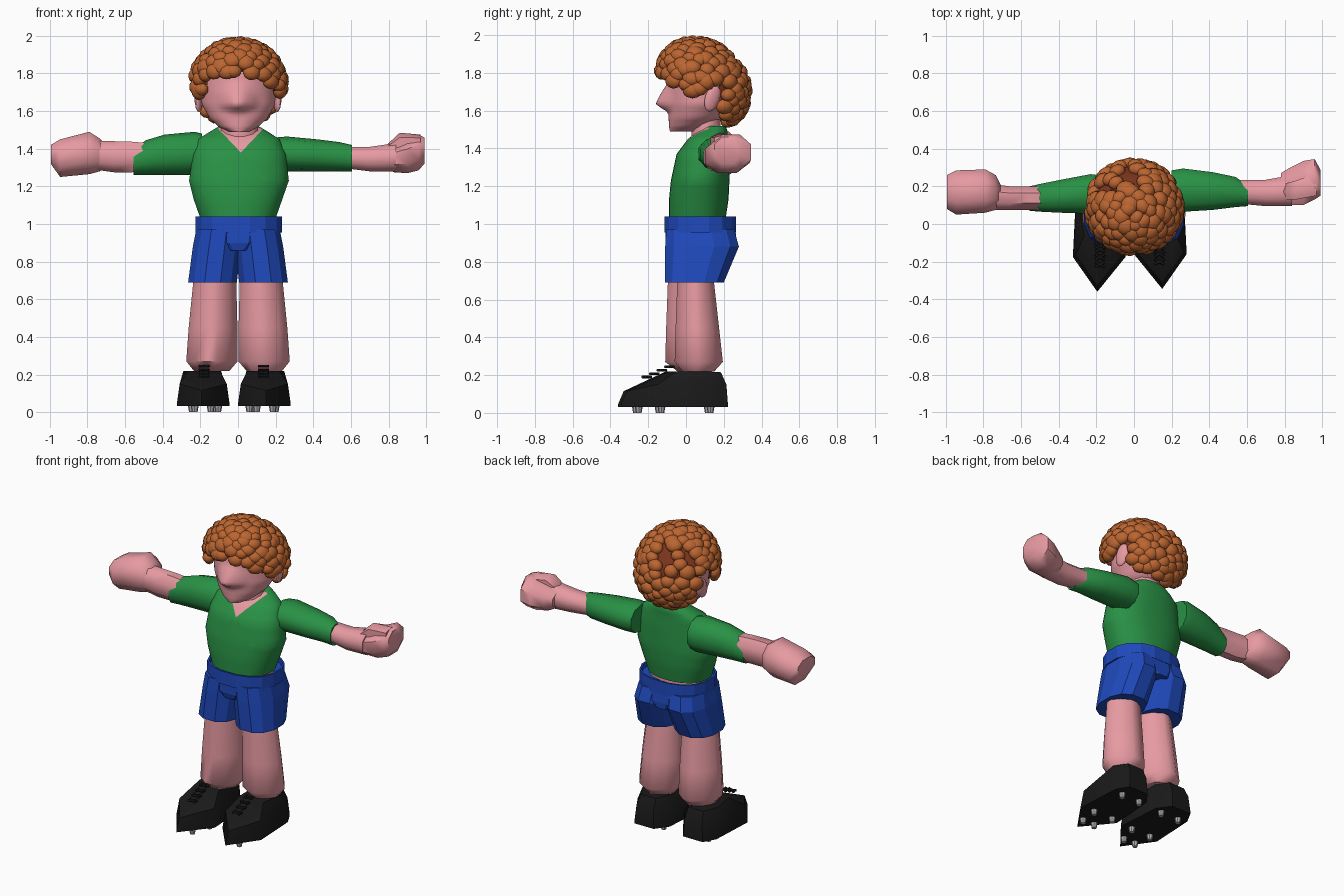
import bpy, bmesh, math, random
from mathutils import Matrix, Vector

if "Cube" in bpy.data.objects:
    bpy.data.objects.remove(bpy.data.objects["Cube"])

random.seed(4)


def material(name, rgb):
    m = bpy.data.materials.new(name)
    m.diffuse_color = (*rgb, 1)
    m.use_nodes = True
    m.node_tree.nodes["Principled BSDF"].inputs["Base Color"].default_value = m.diffuse_color
    return m


SKIN = material("skin pink", (0.80, 0.325, 0.36))
GREEN = material("shirt green", (0.022, 0.285, 0.06))
BLUE = material("shorts blue", (0.014, 0.068, 0.51))
BLACK = material("boot black", (0.010, 0.010, 0.010))
HAIR = material("hair orange", (0.50, 0.13, 0.03))
SCALP = material("scalp brown", (0.20, 0.035, 0.012))
GREY = material("stud grey", (0.42, 0.42, 0.42))


def finish(name, bm, mats, angle=40):
    """Turn a bmesh into an object, smooth below the given edge angle."""
    bmesh.ops.recalc_face_normals(bm, faces=bm.faces[:])
    me = bpy.data.meshes.new(name)
    bm.to_mesh(me)
    bm.free()
    for m in mats:
        me.materials.append(m)
    if angle:
        me.polygons.foreach_set("use_smooth", [True] * len(me.polygons))
        me.set_sharp_from_angle(angle=math.radians(angle))
    ob = bpy.data.objects.new(name, me)
    bpy.context.collection.objects.link(ob)
    return ob


def bridge(bm, loops, caps):
    rows = [[bm.verts.new(p) for p in lp] for lp in loops]
    n = len(rows[0])
    for a, b in zip(rows, rows[1:]):
        for i in range(n):
            j = (i + 1) % n
            bm.faces.new((a[i], a[j], b[j], b[i]))
    if caps:
        bm.faces.new(rows[0])
        bm.faces.new(rows[-1])


def loft(name, rings, mats, axis="z", n=12, power=2.0, angle=40, caps=True, steps=1, edit=None):
    """Rings are (position, min a, max a, min b, max b) along the axis."""
    full = []
    for r, s in zip(rings, rings[1:]):
        full += [[u + (v - u) * k / steps for u, v in zip(r, s)] for k in range(steps)]
    full.append(rings[-1])
    turns = [2 * math.pi * (i + .5) / n for i in range(n)]
    shape = [(math.copysign(abs(math.cos(q)) ** (2 / power), math.cos(q)),
              math.copysign(abs(math.sin(q)) ** (2 / power), math.sin(q))) for q in turns]
    mc, ms = max(c for c, s in shape), max(s for c, s in shape)
    loops = []
    for t, a0, a1, b0, b1 in full:
        lp = []
        for c, s in shape:
            a = (a0 + a1) / 2 + (a1 - a0) / 2 * c / mc
            b = (b0 + b1) / 2 + (b1 - b0) / 2 * s / ms
            lp.append((a, b, t) if axis == "z" else (t, a, b))
        loops.append(lp)
    bm = bmesh.new()
    bridge(bm, loops, caps)
    if edit:
        edit(bm)
    return finish(name, bm, mats, angle)


def cut_neck(bm):
    """Cut a V into the chest and give it the skin colour."""
    for s in (-1, 1):
        bmesh.ops.bisect_plane(bm, geom=bm.verts[:] + bm.edges[:] + bm.faces[:],
                               plane_co=(.015, 0, 1.38), plane_no=(s, 0, -.95))
    for f in bm.faces:
        c = f.calc_center_median()
        if c.y < .115 and abs(c.x - .015) < (c.z - 1.38) * .95:
            f.material_index = 1


# Shirt with a V neck showing skin
loft("shirt", [
    (1.03, -.20, .20, -.09, .21), (1.13, -.235, .235, -.09, .225), (1.23, -.26, .27, -.08, .23),
    (1.37, -.24, .255, -.05, .225), (1.45, -.215, .22, .01, .22), (1.49, -.15, .16, .06, .22),
    (1.52, -.10, .11, .10, .21)], [GREEN, SKIN], n=40, power=2.25, steps=3, edit=cut_neck)
loft("neck", [(1.42, -.09, .11, .03, .19), (1.58, -.09, .10, .03, .18)], [SKIN], n=12)


def pull_nose(bm):
    """Draw the face out into a broad pointed nose."""
    for v in bm.verts:
        if v.co.y < .05:
            dz = v.co.z - 1.635
            d = math.hypot(v.co.x / .11, dz / (.12 if dz > 0 else .045))
            v.co.y -= .073 * max(0, 1 - d)


# Head with nose and ears
loft("head", [
    (1.49, -.05, .06, -.085, .06), (1.515, -.10, .105, -.09, .12), (1.56, -.15, .155, -.092, .19),
    (1.635, -.192, .197, -.093, .25), (1.70, -.20, .20, -.095, .27), (1.80, -.20, .20, -.09, .27),
    (1.90, -.13, .13, -.05, .19)], [SKIN], n=48, angle=75, steps=4, edit=pull_nose)
for side, name in ((-1, "left"), (1, "right")):
    bm = bmesh.new()
    m = (Matrix.Translation((side * .21, .14, 1.665)) @ Matrix.Rotation(-.3, 4, "X")
         @ Matrix.Rotation(side * .35, 4, "Z") @ Matrix.Diagonal((.018, .042, .072, 1)))
    bmesh.ops.create_uvsphere(bm, u_segments=10, v_segments=8, radius=1, matrix=m)
    finish(name + "_ear", bm, [SKIN], 60)


def hairline(y):
    if y < -.02:
        return 1.685 + min(1, (-.02 - y) / .09) * .115
    return 1.685 if y < .08 else 1.75 if y < .18 else 1.545


def on_skull(d, r):
    """Point on the slanted skull shape in direction d."""
    z = d.z * r
    return Vector((d.x * (r + .012), .09 + d.y * r - .2 * z, 1.74 + z))


# Scalp cap under the curls
bm = bmesh.new()
bmesh.ops.create_uvsphere(bm, u_segments=32, v_segments=20, radius=1)
for v in bm.verts:
    v.co = on_skull(v.co.copy(), .217)
low = [f for f in bm.faces
       if f.calc_center_median().z < hairline(f.calc_center_median().y) + .015]
bmesh.ops.delete(bm, geom=low, context="FACES")
finish("scalp", bm, [SCALP])

# Curls spread over the scalp, thinner at the back
bm = bmesh.new()
N = 230
for i in range(N):
    z = 1 - 2 * (i + .5) / N
    q = i * math.pi * (3 - math.sqrt(5))
    s = math.sqrt(1 - z * z)
    d = (Vector((s * math.cos(q), s * math.sin(q), z))
         + Vector([random.uniform(-.06, .06) for _ in range(3)])).normalized()
    p = on_skull(d, .224)
    bare = d.y > .4 and -.35 < d.z < .8 and random.random() < .33
    if p.z < hairline(p.y) or bare:
        continue
    r = random.uniform(.042, .054)
    m = (Matrix.Translation(p) @ d.to_track_quat("Z", "Y").to_matrix().to_4x4()
         @ Matrix.Diagonal((r, r * random.uniform(.8, 1), .036, 1)))
    bmesh.ops.create_icosphere(bm, subdivisions=2, radius=1, matrix=m)
finish("curls", bm, [HAIR], 60)

# Arms: sleeve, forearm and fist on each side
loft("left_sleeve", [(-.19, .06, .26, 1.27, 1.48), (-.23, .055, .265, 1.26, 1.49),
                     (-.39, .06, .235, 1.26, 1.475), (-.49, .065, .215, 1.26, 1.445),
                     (-.555, .07, .20, 1.26, 1.395)], [GREEN], "x", 10, 2.1, 50)
loft("left_forearm", [(-.48, .075, .20, 1.29, 1.43), (-.56, .075, .20, 1.275, 1.437),
                      (-.66, .075, .20, 1.275, 1.44), (-.77, .075, .215, 1.29, 1.44)],
     [SKIN], "x", 8, 2.1, 50)
loft("left_fist", [(-.71, .09, .21, 1.30, 1.43), (-.735, .075, .26, 1.28, 1.455),
                   (-.79, .06, .29, 1.265, 1.49), (-.945, .05, .285, 1.25, 1.45),
                   (-.995, .08, .26, 1.32, 1.42)], [SKIN], "x", 8, 2.1, 50)
loft("right_sleeve", [(.20, .07, .285, 1.28, 1.46), (.26, .065, .295, 1.28, 1.465),
                      (.42, .075, .275, 1.28, 1.45), (.54, .09, .25, 1.28, 1.435),
                      (.605, .095, .205, 1.28, 1.42)], [GREEN], "x", 10, 2.1, 50)
loft("right_forearm", [(.54, .11, .235, 1.30, 1.41), (.70, .095, .235, 1.28, 1.41),
                       (.84, .095, .26, 1.28, 1.43)], [SKIN], "x", 8, 2.1, 50)
loft("right_fist", [(.78, .12, .27, 1.30, 1.40), (.83, .10, .30, 1.275, 1.42),
                    (.90, .10, .335, 1.27, 1.45), (.96, .13, .345, 1.285, 1.475),
                    (.99, .15, .29, 1.32, 1.46)], [SKIN], "x", 8, 2.1, 50)
loft("right_thumb", [(.79, .13, .21, 1.37, 1.42), (.86, .13, .23, 1.38, 1.485),
                     (.97, .15, .27, 1.40, 1.475)], [SKIN], "x", 6, 2.2, 50)

# Shorts: waistband, skin at the waist, hips, and two flared legs
band = loft("waistband", [(.955, -.225, .235, -.115, .265), (1.04, -.225, .235, -.115, .265)],
            [BLUE], n=16, power=2.35, angle=0, caps=False)
band.modifiers.new("thickness", "SOLIDIFY").thickness = .012
loft("waist", [(.99, -.19, .19, -.08, .20), (1.035, -.19, .19, -.08, .20)],
     [SKIN], n=16, power=2.3)
loft("hips", [(.86, -.10, .10, -.095, .265), (.90, -.19, .20, -.108, .268),
              (1.01, -.215, .225, -.108, .258)], [BLUE], n=16, power=2.4, angle=0)
for side, name in ((-1, "left"), (1, "right")):
    def span(a, b):
        return (a, b) if side > 0 else (-b, -a)
    loft(name + "_shorts_leg", [
        (.97, *span(-.02, .222), -.105, .255), (.88, *span(-.015, .24), -.11, .28),
        (.69, *span(.006, .265), -.11, .20)], [BLUE], n=12, power=2.35, angle=0)
    dy = -.05 if side < 0 else 0
    loft(name + "_leg", [
        (.22, *span(.045, .235), -.02 + dy / 2, .15), (.27, *span(.002, .275), -.06 + dy, .195),
        (.45, *span(.003, .262), -.055 + dy, .175), (.72, *span(.01, .235), -.045 + dy, .145)],
        [SKIN], n=12, power=1.6, angle=50)

# Boots with pointed toes, laces and studs
SOLE = [(.15, -.345), (.28, -.16), (.265, .14), (.22, .222), (.08, .222), (.02, .14), (.0, -.16)]
UPPER = [(.15, -.315, .115), (.265, -.15, .15), (.26, .13, .15), (.21, .214, .15),
         (.085, .214, .15), (.025, .13, .15), (.015, -.15, .15)]
TOP = [(.14, -.09, .22), (.22, -.05, .22), (.245, .10, .22), (.20, .185, .215),
       (.09, .185, .215), (.045, .10, .22), (.05, -.05, .22)]
STUDS = [(.06, -.13), (.2, -.13), (.10, -.25), (.185, -.25), (.07, .13), (.2, .13)]
for side, name in ((-1, "left"), (1, "right")):
    dx, dy = (-.045, -.015) if side < 0 else (0, 0)

    def put(x, y, z):
        return Vector((side * x + dx, y + dy, z))
    bm = bmesh.new()
    bridge(bm, [[put(x, y, .032) for x, y in SOLE], [put(x, y, .045) for x, y in SOLE],
                [put(*p) for p in UPPER], [put(*p) for p in TOP]], True)
    finish(name + "_boot", bm, [BLACK], 45)
    # Crossed laces up the front
    bm = bmesh.new()
    for k in range(4):
        for tilt in (-.5, .5):
            m = (Matrix.Translation(put(.135, -.20 + .04 * k, .19 + .018 * k))
                 @ Matrix.Rotation(tilt, 4, "Z") @ Matrix.Rotation(math.pi / 2, 4, "Y"))
            bmesh.ops.create_cone(bm, cap_ends=True, segments=6, radius1=.008, radius2=.008,
                                  depth=.06, matrix=m)
    finish(name + "_laces", bm, [BLACK], 50)
    # Studs under the sole
    bm = bmesh.new()
    for x, y in STUDS:
        bmesh.ops.create_cone(bm, cap_ends=True, segments=8, radius1=.015, radius2=.022,
                              depth=.04, matrix=Matrix.Translation(put(x, y, .02)))
    finish(name + "_studs", bm, [GREY], 40)
